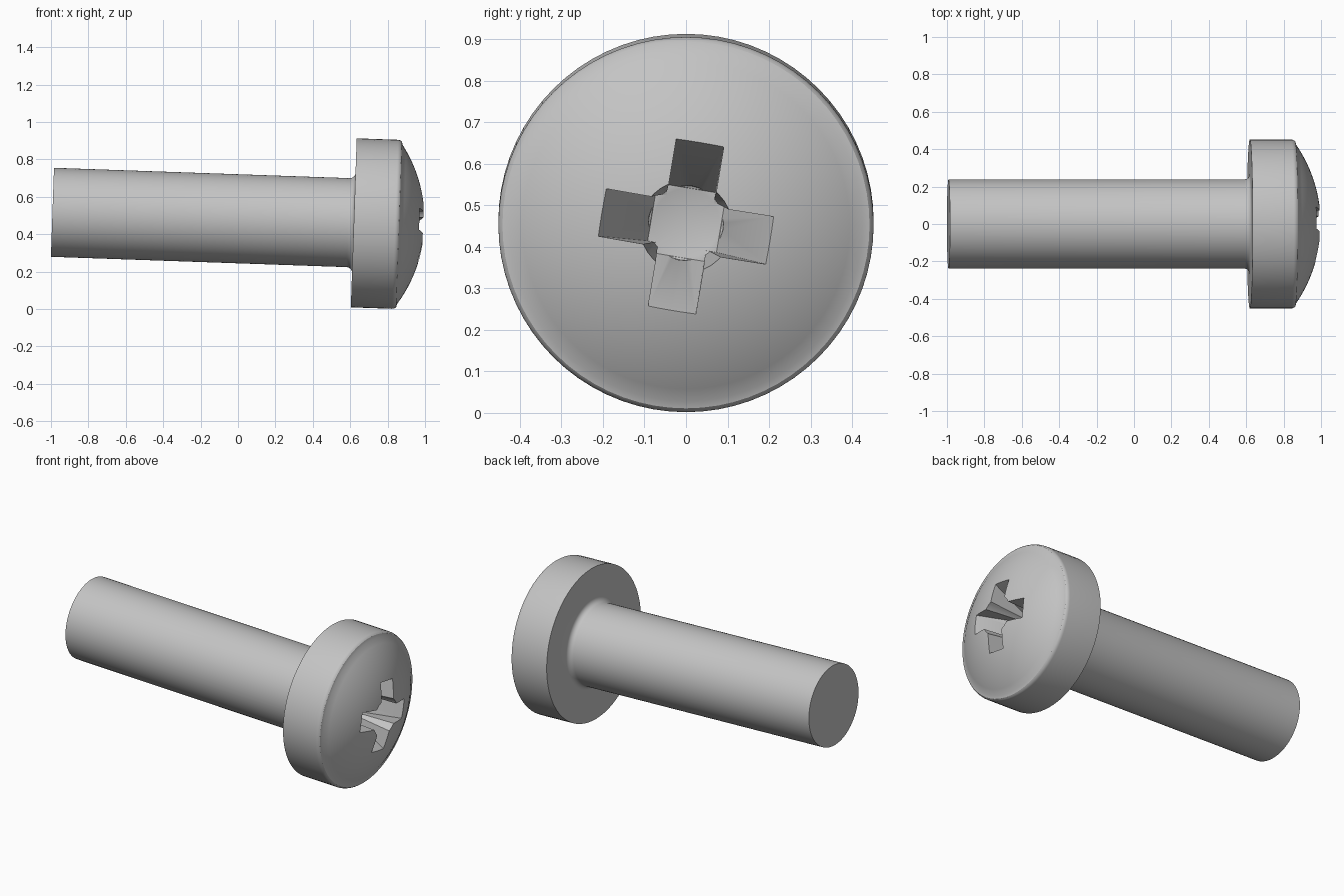
import bpy, bmesh, math
from mathutils import Matrix

if "Cube" in bpy.data.objects:
    bpy.data.objects.remove(bpy.data.objects["Cube"], do_unlink=True)

# Local z is the screw axis, from shank end to head
PLACE = Matrix.Translation((-0.992, 0, 0.517)) @ Matrix.Rotation(math.radians(92), 4, "Y")

steel = bpy.data.materials.new("grey_steel")
steel.use_nodes = True
steel.diffuse_color = (0.55, 0.55, 0.55, 1)
steel.node_tree.nodes["Principled BSDF"].inputs["Base Color"].default_value = (0.55, 0.55, 0.55, 1)


def finish(name, bm):
    bmesh.ops.recalc_face_normals(bm, faces=bm.faces[:])
    bm.transform(PLACE)
    mesh = bpy.data.meshes.new(name)
    bm.to_mesh(mesh)
    bm.free()
    mesh.materials.append(steel)
    obj = bpy.data.objects.new(name, mesh)
    bpy.context.scene.collection.objects.link(obj)
    return obj


def lathe(name, profile, sides):
    # Closed solid; the profile starts and ends on the axis
    bm = bmesh.new()
    first = bm.verts.new((0, 0, profile[0][1]))
    last = bm.verts.new((0, 0, profile[-1][1]))
    rings = []
    for r, z in profile[1:-1]:
        angles = [2 * math.pi * i / sides for i in range(sides)]
        rings.append([bm.verts.new((r * math.cos(a), r * math.sin(a), z)) for a in angles])
    for i in range(sides):
        j = (i + 1) % sides
        bm.faces.new((first, rings[0][j], rings[0][i]))
        for low, high in zip(rings, rings[1:]):
            bm.faces.new((low[i], low[j], high[j], high[i]))
        bm.faces.new((rings[-1][i], rings[-1][j], last))
    return finish(name, bm)


def recess_bar(name, angle, floor):
    # Slot across the head whose ends slope inwards
    bm = bmesh.new()
    bmesh.ops.create_cube(bm, size=2)
    for v in bm.verts:
        top = v.co.z > 0
        v.co.x *= 0.254 if top else 0.084
        v.co.y *= 0.058
        v.co.z = 2.06 if top else floor
    bm.transform(Matrix.Rotation(angle, 4, "Z"))
    return finish(name, bm)


# Shank with a small fillet under the pan head
fillet = [(0.268 - 0.03 * math.cos(a), 1.582 + 0.03 * math.sin(a))
          for a in (i * math.pi / 12 for i in range(7))]
# Rounded rim and domed top
rim = [(0.422 + 0.03 * math.cos(a), 1.832 + 0.03 * math.sin(a))
       for a in (math.radians(i * 12) for i in range(5))]
DOME = 0.75
dome = [(r, 1.991 - DOME + math.sqrt(DOME ** 2 - r ** 2))
        for r in (0.425 * (1 - i / 14) for i in range(15))]
profile = [(0, 0), (0.238, 0)] + fillet + [(0.452, 1.612)] + rim + dome
screw = lathe("pan_head_screw", profile, 72)

# Cross recess: two tapered bars and a conical core
turn = math.radians(-9.5)
cutters = [recess_bar("recess_bar_cutter", turn, 1.72),
           recess_bar("recess_cross_bar_cutter", turn + math.pi / 2, 1.719),
           lathe("recess_core_cutter", [(0, 1.685), (0.09, 1.723), (0.118, 2.07), (0, 2.07)], 32)]
for cutter in cutters:
    cutter.hide_render = True
    mod = screw.modifiers.new("recess", "BOOLEAN")
    mod.operation, mod.object = "DIFFERENCE", cutter

# Apply the cuts with the first solver that gives a whole screw
for solver in ("EXACT", "MANIFOLD", "FLOAT"):
    for mod in screw.modifiers:
        mod.solver = solver
    bpy.context.view_layer.update()
    graph = bpy.context.evaluated_depsgraph_get()
    cut = bpy.data.meshes.new_from_object(screw.evaluated_get(graph), depsgraph=graph)
    if len(cut.polygons) > len(screw.data.polygons) / 2:
        screw.modifiers.clear()
        screw.data = cut
        break
screw.modifiers.clear()
for cutter in cutters:
    bpy.data.objects.remove(cutter, do_unlink=True)

bpy.ops.object.select_all(action="DESELECT")
screw.select_set(True)
bpy.context.view_layer.objects.active = screw
bpy.ops.object.shade_smooth_by_angle(angle=math.radians(30))
